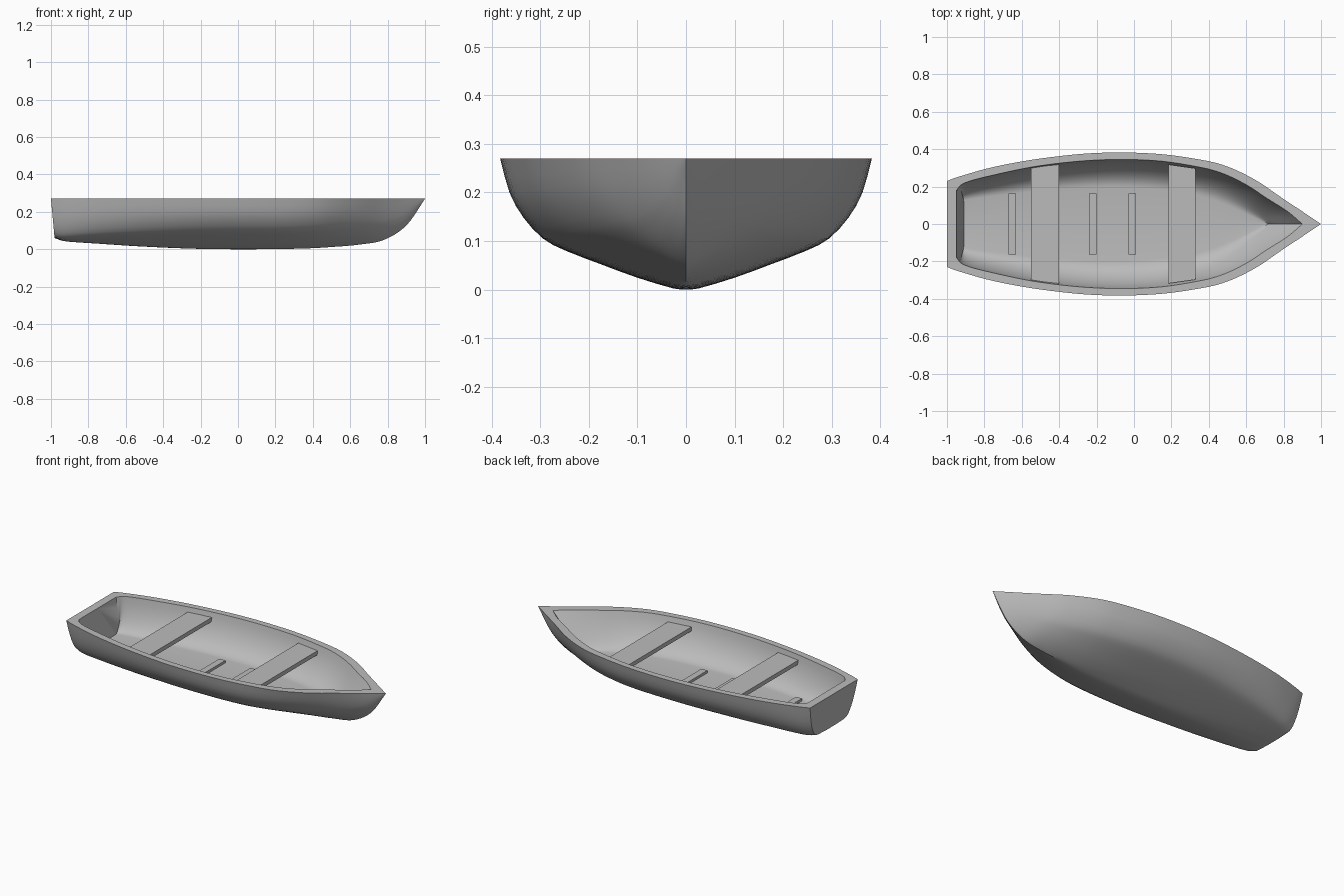
import bpy, bmesh, math

cube = bpy.data.objects.get("Cube")
if cube:
    bpy.data.objects.remove(cube, do_unlink=True)

TOP, FLOOR = 0.27, 0.075

grey = bpy.data.materials.new("plain_grey")
grey.use_nodes = True
grey.diffuse_color = (0.5, 0.5, 0.5, 1)
grey.node_tree.nodes["Principled BSDF"].inputs["Base Color"].default_value = (0.5, 0.5, 0.5, 1)


def make_object(name, bm):
    mesh = bpy.data.meshes.new(name)
    bm.to_mesh(mesh)
    bm.free()
    mesh.materials.append(grey)
    obj = bpy.data.objects.new(name, mesh)
    bpy.context.collection.objects.link(obj)
    return obj


def spline(rows, t):
    """Smooth point on a list of rows, with t from 0 to 1."""
    s = t * (len(rows) - 1)
    i = min(int(s), len(rows) - 2)
    f = s - i
    a, b = rows[i], rows[i + 1]
    p = rows[i - 1] if i > 0 else [2 * u - v for u, v in zip(a, b)]
    n = rows[i + 2] if i + 2 < len(rows) else [2 * v - u for u, v in zip(a, b)]
    return [q1 + 0.5 * f * (q2 - q0 + f * (2 * q0 - 5 * q1 + 4 * q2 - q3
            + f * (3 * (q1 - q2) + q3 - q0))) for q0, q1, q2, q3 in zip(p, a, b, n)]


# Stations: sheer x, sheer half width, keel z, inner rim x, half width, floor x, half width
STATIONS = [
    (-1, .23, .06, -.95, .18, -.91, .12),
    (-.93, .255, .043, -.905, .22, -.905, .128),
    (-.75, .305, .03, -.75, .262, -.75, .15),
    (-.5, .35, .014, -.5, .312, -.5, .178),
    (-.2, .38, .002, -.2, .342, -.2, .197),
    (.1, .377, 0, .1, .34, .05, .192),
    (.35, .345, .004, .33, .308, .28, .167),
    (.5, .307, .012, .47, .272, .42, .13),
    (.65, .235, .025, .6, .21, .53, .086),
    (.78, .147, .05, .71, .138, .61, .05),
    (.9, .067, .127, .82, .068, .68, .018),
    (1, 0, TOP, .9, 0, .72, 0),
]
# Hull cross-sections from keel to sheer, as fractions of width and height
MID = [(0, 0), (.07, .01), (.26, .09), (.45, .19), (.65, .3), (.77, .39), (.875, .55), (.95, .74), (1, 1)]
STERN = [(0, 0), (.2, 0), (.4, .01), (.55, .02), (.65, .05), (.75, .16), (.86, .4), (.94, .7), (1, 1)]
BOW = [(0, 0), (.12, .06), (.28, .16), (.42, .26), (.56, .38), (.66, .48), (.78, .63), (.89, .8), (1, 1)]
OUT, IN, STEPS = 16, 10, 55


def section(u):
    """Half section: keel, sheer, inner rim, floor edge, floor centre."""
    x, width, keel, rim_x, rim_w, floor_x, floor_w = spline(STATIONS, u)
    aft = max(0, -x) ** 2
    fore = min(1, max(0, (x - .2) / .7))
    fore = fore * fore * (3 - 2 * fore)
    points = []
    for k in range(OUT + 1):
        m, s, b = (spline(shape, k / OUT) for shape in (MID, STERN, BOW))
        fy, fz = (m[j] + aft * (s[j] - m[j]) + fore * (b[j] - m[j]) for j in (0, 1))
        z = keel + (TOP - keel) * fz
        rake = .025 * max(0, (-x - .9) * 10) * (1 - z / TOP)
        points.append((x + rake, width * fy, z))
    for k in range(IN + 1):
        a = (1 - k / IN) * math.pi / 2
        fz = 1 - math.cos(a)
        fy = .8 * math.sin(a) + .2 * fz
        points.append((floor_x + (rim_x - floor_x) * fz,
                       floor_w + (rim_w - floor_w) * fy,
                       FLOOR + (TOP - FLOOR) * fz))
    points.append((floor_x, 0, FLOOR))
    return points


# Hull shell: half loft, stern caps, then mirrored
bm = bmesh.new()
rows = [[bm.verts.new(p) for p in section(i / STEPS)] for i in range(STEPS + 1)]
for r0, r1 in zip(rows, rows[1:]):
    for k in range(len(r0) - 1):
        bm.faces.new((r0[k], r1[k], r1[k + 1], r0[k + 1]))
stern = rows[0]
outer_mid = bm.verts.new((-1, 0, TOP))
inner_mid = bm.verts.new((-.95, 0, TOP))
bm.faces.new(stern[:OUT + 1] + [outer_mid])
bm.faces.new((stern[OUT], stern[OUT + 1], inner_mid, outer_mid))
bm.faces.new(stern[OUT + 1:] + [inner_mid])
bmesh.ops.remove_doubles(bm, verts=bm.verts[:], dist=1e-5)
bmesh.ops.dissolve_degenerate(bm, edges=bm.edges[:], dist=1e-5)
bmesh.ops.mirror(bm, geom=bm.verts[:] + bm.edges[:] + bm.faces[:], axis='Y', merge_dist=1e-4)
bmesh.ops.remove_doubles(bm, verts=bm.verts[:], dist=1e-5)
bmesh.ops.recalc_face_normals(bm, faces=bm.faces[:])
hull = make_object("hull", bm)
bpy.ops.object.select_all(action='DESELECT')
hull.select_set(True)
bpy.context.view_layer.objects.active = hull
bpy.ops.object.shade_smooth_by_angle(angle=math.radians(30))


def board(name, x0, x1, w0, w1, z0, z1):
    """Flat plank across the boat, with its own half width at each edge."""
    bm = bmesh.new()
    base = bm.faces.new([bm.verts.new(p) for p in
                         ((x0, -w0, z0), (x1, -w1, z0), (x1, w1, z0), (x0, w0, z0))])
    ext = bmesh.ops.extrude_face_region(bm, geom=[base], use_keep_orig=True)
    top = [g for g in ext["geom"] if isinstance(g, bmesh.types.BMVert)]
    bmesh.ops.translate(bm, verts=top, vec=(0, 0, z1 - z0))
    bmesh.ops.recalc_face_normals(bm, faces=bm.faces[:])
    return make_object(name, bm)


# Seats
board("rear_seat", -.55, -.4, .302, .318, .215, .24)
board("front_seat", .185, .33, .318, .297, .215, .24)

# Floor slats
for name, x in (("rear_slat", -.65), ("middle_slat", -.22), ("front_slat", -.01)):
    board(name, x - .02, x + .02, .163, .163, FLOOR - .005, FLOOR + .015)
